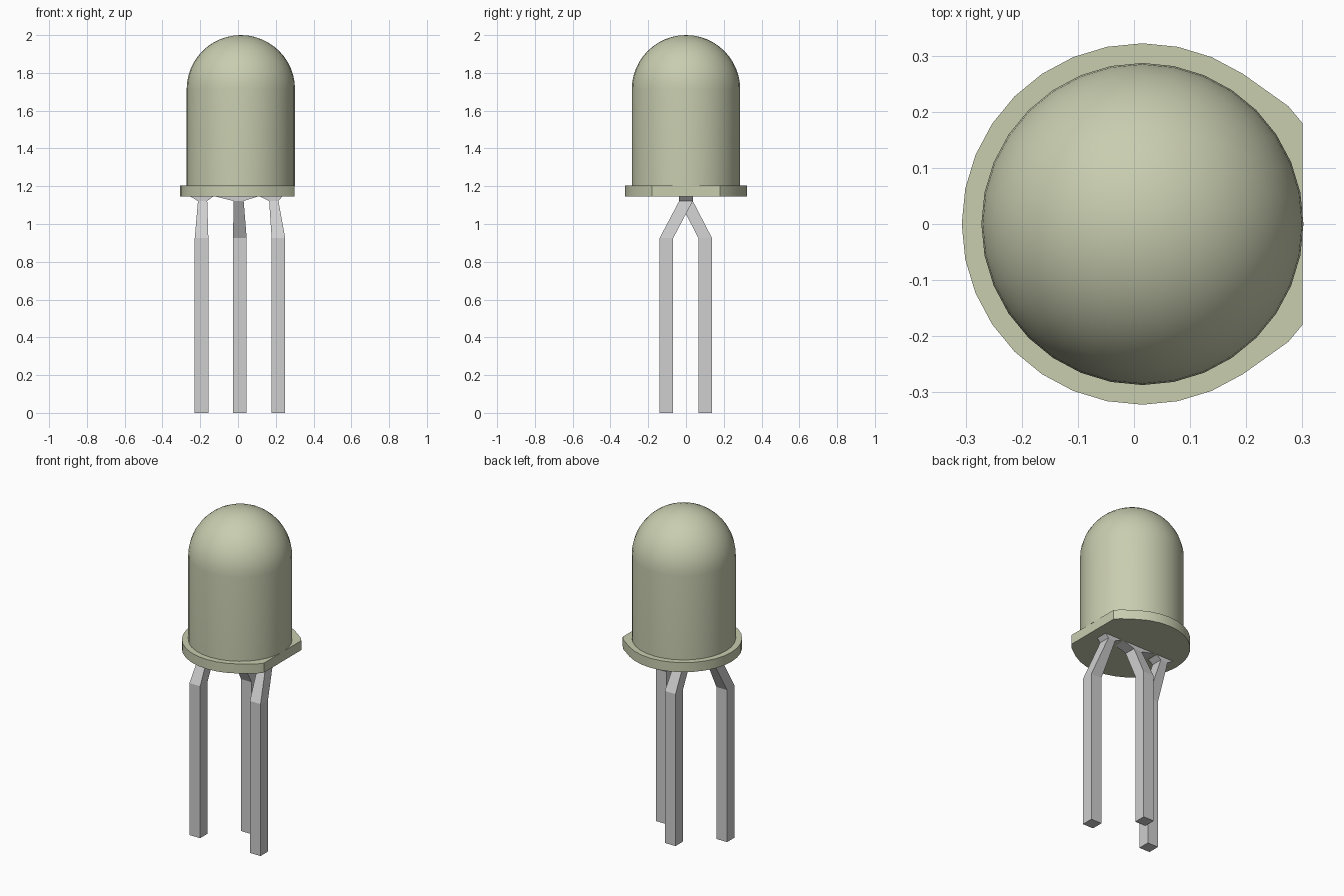
import bpy, bmesh, math

if "Cube" in bpy.data.objects:
    bpy.data.objects.remove(bpy.data.objects["Cube"], do_unlink=True)

CX = 0.015      # axis of the bulb
SIDES = 32


def material(name, rgb, rough):
    m = bpy.data.materials.new(name)
    m.use_nodes = True
    m.diffuse_color = (*rgb, 1)
    bsdf = m.node_tree.nodes["Principled BSDF"]
    bsdf.inputs["Base Color"].default_value = (*rgb, 1)
    bsdf.inputs["Roughness"].default_value = rough
    return m


lens = material("pale olive plastic", (0.58, 0.61, 0.43), 0.5)
metal = material("light grey metal", (0.62, 0.62, 0.62), 0.5)


def loft(name, rings, mat, tip=None, smooth=False):
    """Skin a stack of point rings, capping the ends or closing to a tip."""
    bm = bmesh.new()
    loops = [[bm.verts.new(p) for p in ring] for ring in rings]
    n = len(loops[0])
    for a, b in zip(loops, loops[1:]):
        for i in range(n):
            j = (i + 1) % n
            bm.faces.new((a[i], a[j], b[j], b[i]))
    bm.faces.new(loops[0][::-1])
    if tip:
        t = bm.verts.new(tip)
        for i in range(n):
            bm.faces.new((loops[-1][i], loops[-1][(i + 1) % n], t))
    else:
        bm.faces.new(loops[-1])
    bmesh.ops.recalc_face_normals(bm, faces=bm.faces)
    me = bpy.data.meshes.new(name)
    bm.to_mesh(me)
    bm.free()
    me.materials.append(mat)
    ob = bpy.data.objects.new(name, me)
    bpy.context.collection.objects.link(ob)
    if smooth:
        bpy.ops.object.select_all(action='DESELECT')
        ob.select_set(True)
        bpy.context.view_layer.objects.active = ob
        bpy.ops.object.shade_smooth_by_angle(angle=math.radians(30))
    return ob


def circle(r, z, steps=range(SIDES)):
    return [(CX + r * math.cos(2 * math.pi * k / SIDES),
             r * math.sin(2 * math.pi * k / SIDES), z) for k in steps]


# Bulb: straight wall with a hemispherical top
R, TOP = 0.287, 2.0
rings = [circle(R, 1.2)]
for k in range(12):
    a = math.radians(90 * k / 12)
    rings.append(circle(R * math.cos(a), TOP - R + R * math.sin(a)))
loft("bulb", rings, lens, tip=(CX, 0, TOP), smooth=True)


# Flange: round rim with a flat on the +x side
def rim(z):
    corners = [(0.30, -0.18, z), (0.30, 0.18, z), (0.275, 0.21, z)]
    return corners + circle(0.322, z, range(5, 28)) + [(0.275, -0.21, z)]


loft("flange", [rim(1.145), rim(1.203)], lens, smooth=True)


# Legs: square wires bending in to the flange, each with a flared root
def rect(x0, x1, y0, y1, z):
    return [(x0, y0, z), (x1, y0, z), (x1, y1, z), (x0, y1, z)]


def leg(name, x, y, neck, root):
    h = 0.036
    shaft = (x - h, x + h, y - h, y + h)
    loft(name, [rect(*shaft, 0), rect(*shaft, 0.925),
                rect(*neck, -h, h, 1.122), rect(*root, -h, h, 1.147)], metal)


leg("right_leg", -0.193, -0.104, (-0.212, -0.163), (-0.255, -0.13))
leg("middle_leg", 0.01, 0.102, (-0.024, 0.03), (-0.125, 0.11))
leg("left_leg", 0.214, -0.104, (0.165, 0.214), (0.112, 0.236))
